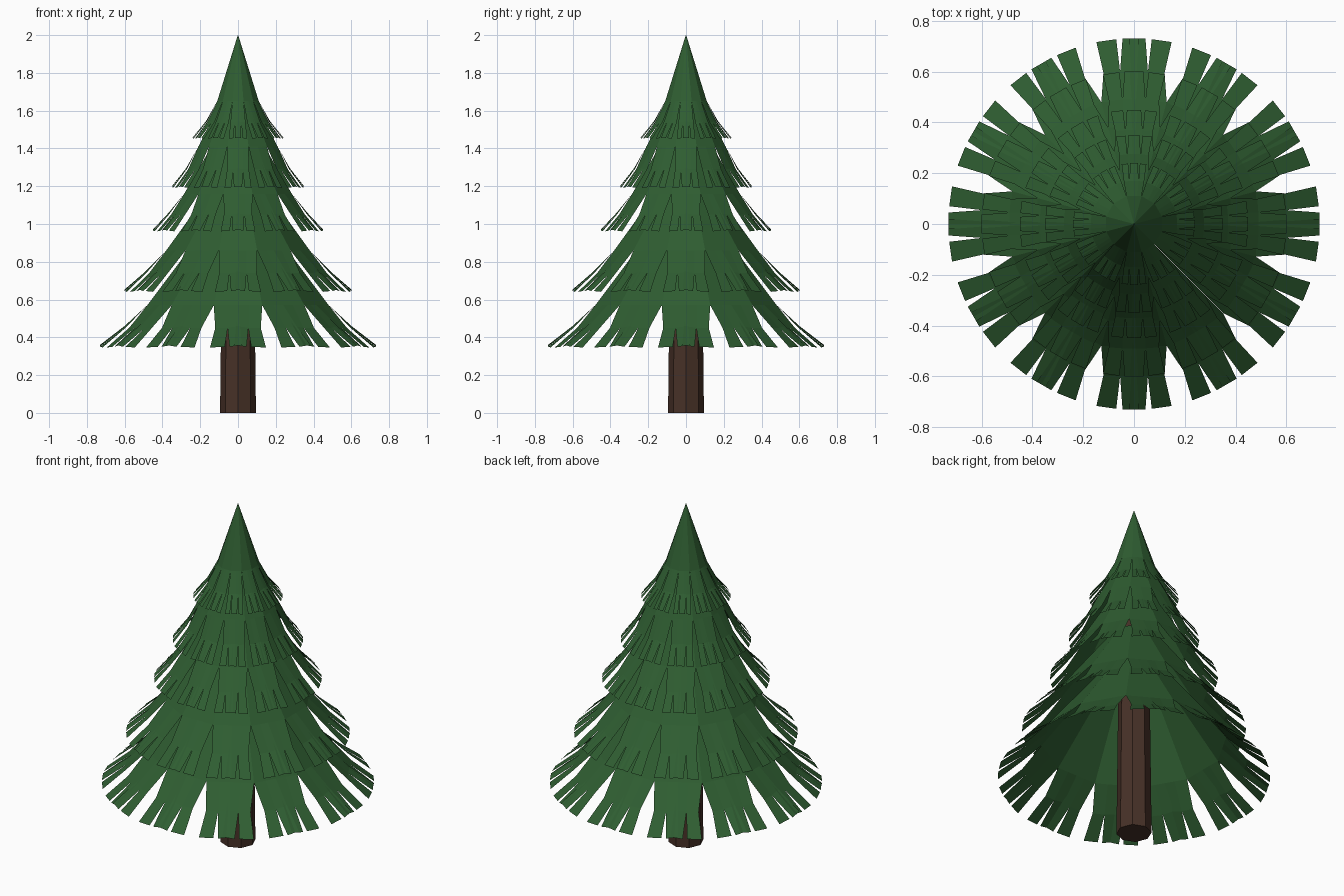
import bpy, bmesh, math
from mathutils import Matrix, Vector

if "Cube" in bpy.data.objects:
    bpy.data.objects.remove(bpy.data.objects["Cube"])


def material(name, color):
    m = bpy.data.materials.new(name)
    m.diffuse_color = (*color, 1)
    m.use_nodes = True
    m.node_tree.nodes["Principled BSDF"].inputs["Base Color"].default_value = m.diffuse_color
    return m


GREEN = material("pine green", (0.028, 0.11, 0.031))
BROWN = material("bark brown", (0.062, 0.030, 0.020))


def add_object(name, bm, mat):
    me = bpy.data.meshes.new(name)
    bm.to_mesh(me)
    bm.free()
    me.materials.append(mat)
    bpy.context.collection.objects.link(bpy.data.objects.new(name, me))


# trunk: tapered octagonal post
bm = bmesh.new()
bmesh.ops.create_cone(bm, cap_ends=True, segments=8, radius1=0.095, radius2=0.08,
                      depth=1.3, matrix=Matrix.Translation((0, 0, 0.65)))
add_object("trunk", bm, BROWN)


def half_panel(bm, rings, side, angle):
    """Half of one branch panel: upper cone part, then two bent strips."""
    (r0, z0), (r1, z1), (r2, z2), (r3, z3) = rings
    t = math.tan(math.radians(15))
    lift = 0.014 * r3
    pts = [
        (0, r0, z0), (r0 * t, r0, z0),                          # 0,1 top
        (0, r1, z1), (r1 * t * 0.45, r1, z1), (r1 * t, r1, z1),  # 2-4 start of flare
        (-0.014 * r3, r2, z2 + lift), (0.075 * r3, r2, z2),     # 5,6 bend
        (0.165 * r3, r2 - 0.004, z2),                           # 7
        (-0.028 * r3, r3, z3 + lift), (0.062 * r3, r3, z3),     # 8,9 inner tip
        (0.096 * r3, r3 - 0.002, z3), (0.203 * r3, r3 * 0.982, z3 - 0.004),  # 10,11 outer tip
    ]
    rot = Matrix.Rotation(angle, 3, 'Z')
    v = [bm.verts.new(rot @ Vector((x * side, y, z))) for x, y, z in pts]
    for f in ((0, 2, 3), (0, 3, 4, 1), (2, 5, 6, 3), (3, 6, 7, 4),
              (5, 8, 9, 6), (6, 10, 11, 7)):
        # outward normals on both mirrored halves
        bm.faces.new([v[i] for i in (f if side < 0 else f[::-1])]).normal_update()
    for face in bm.faces:
        if face.normal.z < 0:
            face.normal_flip()


# branch tiers: (radius, height) from hidden top to strip tips
TIERS = [
    ((0.12, 1.05), (0.48, 0.57), (0.60, 0.45), (0.73, 0.35)),
    ((0.12, 1.22), (0.38, 0.86), (0.49, 0.74), (0.60, 0.645)),
    ((0.10, 1.48), (0.285, 1.16), (0.37, 1.05), (0.45, 0.965)),
    ((0.08, 1.66), (0.21, 1.41), (0.275, 1.29), (0.35, 1.195)),
    ((0.001, 2.0), (0.11, 1.65), (0.17, 1.54), (0.24, 1.455)),
]
for n, rings in enumerate(TIERS):
    bm = bmesh.new()
    for k in range(12):
        for side in (-1, 1):
            half_panel(bm, rings, side, math.radians(30 * k))
    add_object(f"branch_tier_{n + 1}", bm, GREEN)
